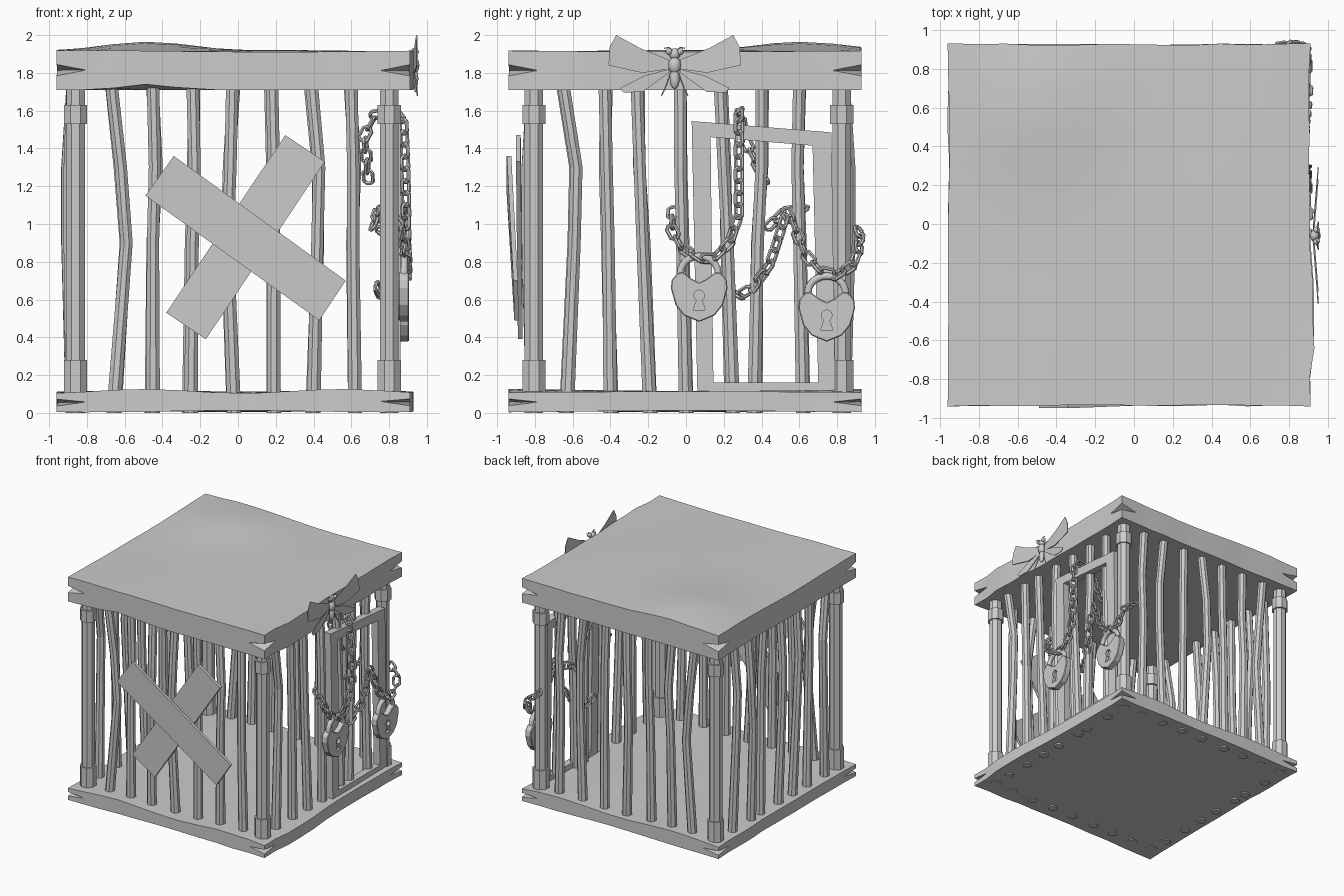
import bpy, bmesh, math, random
from math import sin, cos, pi, exp
from mathutils import Vector, Matrix

if "Cube" in bpy.data.objects:
    bpy.data.objects.remove(bpy.data.objects["Cube"])
random.seed(4)


def finish(bm, name, smooth=None):
    bmesh.ops.recalc_face_normals(bm, faces=bm.faces)
    me = bpy.data.meshes.new(name)
    bm.to_mesh(me)
    bm.free()
    ob = bpy.data.objects.new(name, me)
    bpy.context.collection.objects.link(ob)
    if smooth:
        bpy.ops.object.select_all(action='DESELECT')
        ob.select_set(True)
        bpy.context.view_layer.objects.active = ob
        bpy.ops.object.shade_smooth_by_angle(angle=math.radians(smooth))
    return ob


def sweep(bm, path, radii, n=8, closed=False, flat=False):
    """Tube along a path; flat keeps the rings horizontal."""
    path = [Vector(p) for p in path]
    m, rings, u = len(path), [], None
    for i, p in enumerate(path):
        a = path[i - 1] if (closed or i) else p
        b = path[(i + 1) % m] if (closed or i < m - 1) else p
        t = Vector((0, 0, 1)) if flat else (b - a).normalized()
        if u is None:
            u = t.orthogonal().normalized()
        u = (u - t * u.dot(t)).normalized()
        v = t.cross(u)
        r = radii[i] if isinstance(radii, (list, tuple)) else radii
        rings.append([bm.verts.new(p + r * (cos(2 * pi * (k + .5) / n) * u + sin(2 * pi * (k + .5) / n) * v))
                      for k in range(n)])
    for i in range(m if closed else m - 1):
        A, B = rings[i], rings[(i + 1) % m]
        for k in range(n):
            bm.faces.new((A[k], A[(k + 1) % n], B[(k + 1) % n], B[k]))
    if not closed:
        bm.faces.new(rings[0])
        bm.faces.new(rings[-1])


def prism(bm, pts, offset):
    """Extrude a 3D polygon by an offset vector."""
    a = [bm.verts.new(p) for p in pts]
    b = [bm.verts.new(Vector(p) + Vector(offset)) for p in pts]
    bm.faces.new(a)
    bm.faces.new(b)
    for i in range(len(a)):
        j = (i + 1) % len(a)
        bm.faces.new((a[i], a[j], b[j], b[i]))


# Wavy slabs with split corners
def slab(name, low, high, split):
    g = [-1, -.84, -.68, -.5, -.32, -.1, .12, .35, .5, .65, .84, 1]
    n, bm, V = len(g) - 1, bmesh.new(), {}
    for i in range(n + 1):
        for j in range(n + 1):
            edge, corner = i in (0, n) or j in (0, n), i in (0, n) and j in (0, n)
            w = .01 * random.random() if edge and not corner else 0
            x, y = -.025 + .935 * g[i], -.005 + .935 * g[j]
            if i == n and j in (2, 3, 4):
                x += .02
            if i in (0, n) and not corner:
                x -= w * g[i]
            elif j in (0, n) and not corner:
                y -= w * g[j]
            V[i, j, 0] = bm.verts.new((x, y, low(x, y)))
            V[i, j, 4] = bm.verts.new((x, y, high(x, y)))
            if edge:
                for k, dz in ((1, -split), (2, 0), (3, split)):
                    z = (low(x, y) + high(x, y)) / 2 + dz * (1 if corner else .05)
                    q = .93 if corner and k == 2 else 1
                    V[i, j, k] = bm.verts.new((x * q, y * q, z))
    for i in range(n):
        for j in range(n):
            for k in (0, 4):
                bm.faces.new((V[i, j, k], V[i + 1, j, k], V[i + 1, j + 1, k], V[i, j + 1, k]))
        for k in range(4):
            for e in (0, n):
                bm.faces.new((V[i, e, k], V[i + 1, e, k], V[i + 1, e, k + 1], V[i, e, k + 1]))
                bm.faces.new((V[e, i, k], V[e, i + 1, k], V[e, i + 1, k + 1], V[e, i, k + 1]))
    finish(bm, name, 30)


slab("roof_slab",
     lambda x, y: 1.71 + .03 * exp(-((x + .48) / .17) ** 2) * (y < -.85),
     lambda x, y: 1.915 + .05 * exp(-((x + .48) / .33) ** 2 - ((y - .6) / .35) ** 2) + .006 * sin(3 * x + 1) * cos(2.5 * y),
     .03)
slab("floor_slab", lambda x, y: .008 - .005 * cos(4 * x) * cos(3 * y),
     lambda x, y: .115 + .012 * cos(6 * x + 3) * abs(y), .018)

# Corner posts with collars
for cx, sx in ((-.86, "left"), (.80, "right")):
    for cy, sy in ((-.805, "front"), (.825, "back")):
        bm = bmesh.new()
        sweep(bm, [(cx, cy, .0), (cx, cy, 1.75)], .053, 8, flat=True)
        for a, b in ((.1, .28), (1.53, 1.63)):
            sweep(bm, [(cx, cy, a), (cx, cy, b)], .067, 8, flat=True)
        finish(bm, f"corner_post_{sy}_{sx}")

# Bent bars: offset along the wall at bottom, middle, upper and top
front = [(-.66, -.59, -.62, -.67), (-.45, -.45, -.44, -.45), (-.25, -.24, -.23, -.24), (-.02, -.055, -.04, -.03),
         (.19, .19, .19, .18), (.40, .42, .43, .39), (.62, .61, .61, .60)]
right = [(-.63, -.59, -.58, -.65), (-.40, -.41, -.42, -.43), (-.19, -.23, -.245, -.26), (0, -.02, -.03, -.03),
         (.25, .22, .2, .18), (.36, .38, .4, .4), (.62, .6, .59, .6)]


def bars(name, rows, place):
    bm = bmesh.new()
    for row in rows:
        out = random.uniform(-.015, .03)
        pts = [place(s, o, z) for s, o, z in zip(row, (0, out, out, 0), (0, .9, 1.3, 1.74))]
        sweep(bm, pts, [.04, .035, .035, .036], 8, flat=True)
    finish(bm, name)


def jitter(rows):
    return [[s + random.uniform(-.01, .01) for s in r] for r in rows]


bars("front_bars", front, lambda s, o, z: (s, -.81 - o, z))
bars("back_bars", jitter(front), lambda s, o, z: (s, .835 + o, z))
bars("right_bars", right, lambda s, o, z: (.80 + o * .5, s, z))
bars("left_bars", jitter(right), lambda s, o, z: (-.875 - o, s, z))

# Crossed planks on the front
for name, pts, t in (
        ("plank_outer", [(-.49, -.925, 1.15), (-.34, -.925, 1.36), (.57, -.89, .70), (.43, -.885, .49)], -.024),
        ("plank_inner", [(.25, -.875, 1.47), (.46, -.875, 1.33), (-.17, -.865, .39), (-.38, -.865, .53)], -.025)):
    bm = bmesh.new()
    prism(bm, pts, (0, t, 0))
    finish(bm, name)

# Skewed door frame on the right side
bm = bmesh.new()
outer = [(.03, 1.545), (.77, 1.485), (.79, .12), (.06, .11)]
inner = [(.13, 1.46), (.67, 1.415), (.70, .16), (.145, .16)]
for i in range(4):
    j = (i + 1) % 4
    prism(bm, [(.80, y, z) for y, z in (outer[i], outer[j], inner[j], inner[i])], (.06, 0, 0))
finish(bm, "door")

# Heart padlocks with keyhole recess and shackle
half = [(0, .06), (.04, .08), (.085, .115), (.115, .11), (.145, .075), (.15, .03), (.125, -.06), (.08, -.115), (0, -.148)]
heart = half + [(-a, b) for a, b in half[-2:0:-1]]
keyhole = [(-.032, -.085), (.032, -.085), (.014, -.035)] + \
          [(.028 * cos(a), -.008 + .028 * sin(a)) for a in [(-50 + 28 * k) * pi / 180 for k in range(11)]] + [(-.014, -.035)]
for idx, (cy, cz) in enumerate(((.07, .63), (.745, .525)), 1):
    bm = bmesh.new()
    prism(bm, [(.85, cy + a, cz + b) for a, b in heart], (.055, 0, 0))
    lock = finish(bm, f"padlock_{idx}")
    bv = lock.modifiers.new("bevel", 'BEVEL')
    bv.width, bv.segments = .005, 1
    bm = bmesh.new()
    prism(bm, [(.88, cy + a, cz + b) for a, b in keyhole], (.05, 0, 0))
    cut = finish(bm, f"keyhole_cutter_{idx}")
    cut.hide_render = True
    cut.hide_set(True)
    bo = lock.modifiers.new("keyhole", 'BOOLEAN')
    bo.object, bo.operation = cut, 'DIFFERENCE'
    bm = bmesh.new()
    arc = [(.88, cy + .1 * cos(a), cz + .11 + .09 * sin(a)) for a in [pi * k / 10 for k in range(11)]]
    sweep(bm, [(.88, cy + .1, cz + .05)] + arc + [(.88, cy - .1, cz + .05)], .02, 8)
    finish(bm, f"shackle_{idx}", 50)


# Chains: alternating stadium links along a polyline
def chain(name, pts, pitch=.064):
    pts = [Vector(p) for p in pts]
    bm, carry, count = bmesh.new(), 0, 0
    for a, b in zip(pts, pts[1:]):
        d = b - a
        t, s = d.normalized(), carry
        side = t.cross(Vector((1, .25, .1))).normalized()
        nrm = t.cross(side)
        while s < d.length:
            c, w = a + t * s, math.radians(30 + 90 * (count % 2))
            u = side * cos(w) + nrm * sin(w)
            ring = []
            for k in range(8):
                e = 2 * pi * (k + .5) / 8
                ring.append(c + t * (.018 * (1 if cos(e) > 0 else -1) + .022 * cos(e)) + u * (.027 * sin(e)))
            sweep(bm, ring, .0105, 6, closed=True)
            s += pitch
            count += 1
        carry = s - d.length
    finish(bm, name)


chain("chain_long", [(.80, -.07, 1.06), (.87, -.075, .97), (.885, -.03, .88), (.89, .06, .82), (.89, .15, .82), (.89, .23, .9),
                     (.89, .28, 1.05), (.885, .28, 1.3), (.875, .28, 1.54), (.83, .28, 1.6), (.73, .285, 1.58),
                     (.67, .30, 1.47), (.68, .36, 1.35), (.69, .42, 1.24)])
chain("chain_short", [(.74, .22, .66), (.76, .28, .62), (.82, .36, .67), (.86, .44, .78), (.88, .49, .93), (.88, .53, 1.06),
                      (.88, .57, 1.0), (.885, .63, .84), (.89, .71, .75), (.89, .80, .73), (.89, .88, .78), (.87, .915, .87),
                      (.80, .92, .93), (.74, .91, .98)])
chain("loose_links", [(.72, .45, 1.0), (.74, .51, 1.06), (.77, .62, 1.08), (.78, .66, 1.07)])

# Winged insect on the roof edge
my = -.06
bm = bmesh.new()
for z, x, r, h in ((1.90, .93, .03, .03), (1.84, .935, .033, .045), (1.77, .935, .026, .055)):
    bmesh.ops.create_uvsphere(bm, u_segments=10, v_segments=8, radius=1,
                              matrix=Matrix.Translation((x, my, z)) @ Matrix.Diagonal((.8 * r, r, h, 1)))
for s in (-1, 1):
    bmesh.ops.create_uvsphere(bm, u_segments=8, v_segments=6, radius=.018,
                              matrix=Matrix.Translation((.94, my + s * .03, 1.912)))
    sweep(bm, [(.935, my + s * .01, 1.92), (.945, my + s * .03, 1.935), (.95, my + s * .055, 1.93)], .003, 5)
    sweep(bm, [(.93, my + s * .02, 1.8), (.945, my + s * .05, 1.72), (.95, my + s * .07, 1.68)], .004, 5)
finish(bm, "insect_body", 40)
upper = [(.03, 1.87), (.18, 1.93), (.31, 2.0), (.345, 1.935), (.35, 1.84), (.17, 1.80), (.03, 1.82)]
lower = [(.03, 1.82), (.16, 1.785), (.29, 1.72), (.27, 1.695), (.17, 1.70), (.03, 1.80)]
for s, side in ((-1, "front"), (1, "back")):
    for part, shape, x0 in (("upper", upper, .918), ("lower", lower, .922)):
        bm = bmesh.new()
        prism(bm, [(x0 + .08 * a, my + s * a, z) for a, z in shape], (.006, 0, 0))
        finish(bm, f"insect_wing_{part}_{side}")
